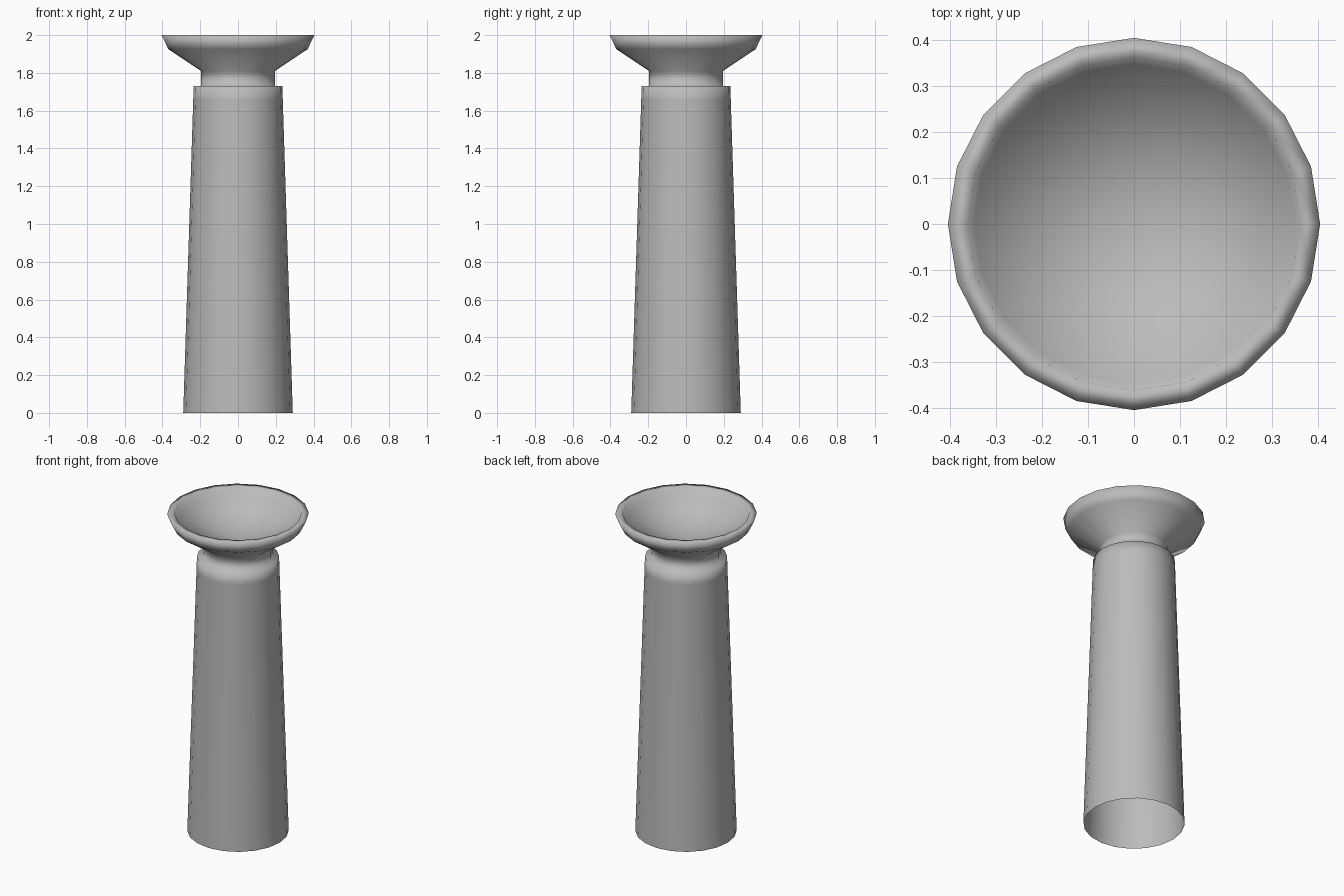
import bpy, bmesh, math

if "Cube" in bpy.data.objects:
    bpy.data.objects.remove(bpy.data.objects["Cube"])

SIDES = 20


def lathe(name, profile):
    """Revolve (radius, z) points around z; radius 0 closes to a single point."""
    bm = bmesh.new()
    rings = []
    for r, z in profile:
        if r == 0:
            rings.append([bm.verts.new((0, 0, z))] * SIDES)
        else:
            rings.append([bm.verts.new((r * math.cos(2 * math.pi * i / SIDES),
                                        r * math.sin(2 * math.pi * i / SIDES), z))
                          for i in range(SIDES)])
    for low, high in zip(rings, rings[1:]):
        for i in range(SIDES):
            j = (i + 1) % SIDES
            corners = dict.fromkeys((low[i], low[j], high[j], high[i]))
            bm.faces.new(list(corners)).smooth = True
    mesh = bpy.data.meshes.new(name)
    bm.to_mesh(mesh)
    bm.free()
    obj = bpy.data.objects.new(name, mesh)
    bpy.context.collection.objects.link(obj)
    return obj


# Tapered column (open underneath), shoulder, neck, flared outer bowl and flat rim
outer = [(0.29, 0), (0.237, 1.66), (0.235, 1.73), (0.196, 1.73), (0.196, 1.81),
         (0.368, 1.925), (0.405, 2.0), (0.362, 2.0)]

# Hollow of the bowl: short steep wall, then a shallow cone
hollow = [(0.348, 1.95), (0, 1.84)]

bowl = lathe("pedestal_bowl", outer + hollow)

# Mid grey stone
stone = bpy.data.materials.new("grey_stone")
stone.diffuse_color = (0.5, 0.5, 0.5, 1)
stone.use_nodes = True
stone.node_tree.nodes["Principled BSDF"].inputs["Base Color"].default_value = stone.diffuse_color
bowl.data.materials.append(stone)
